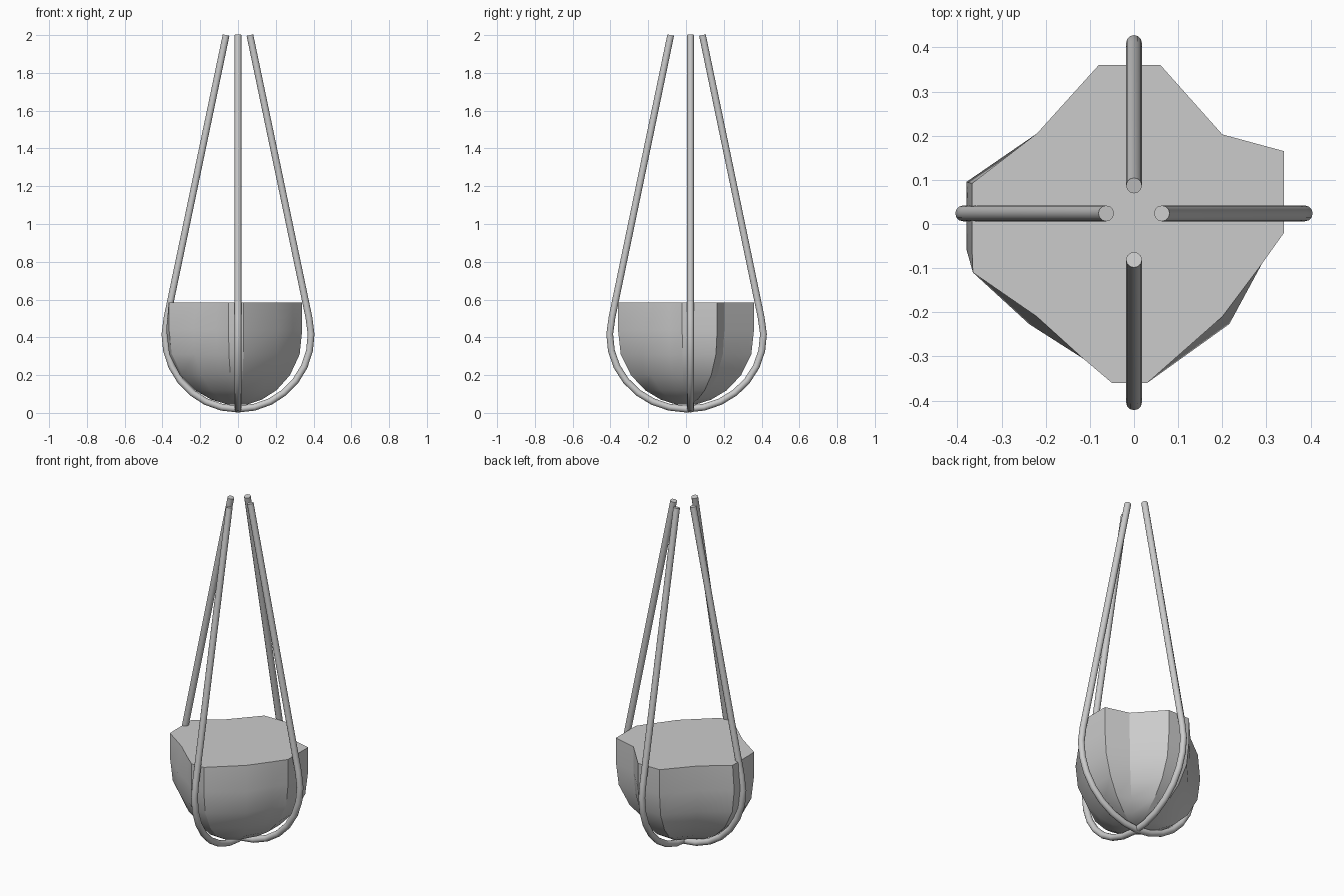
import bpy, bmesh, math

if "Cube" in bpy.data.objects:
    bpy.data.objects.remove(bpy.data.objects["Cube"])


def shade(obj, angle):
    bpy.ops.object.select_all(action='DESELECT')
    obj.select_set(True)
    bpy.context.view_layer.objects.active = obj
    bpy.ops.object.shade_smooth_by_angle(angle=math.radians(angle))


# Stone: irregular rim outline (x, y, bulge below the rim) swept down a rounded profile
rim = [(-0.08, 0.36, 1), (0.06, 0.36, 1), (0.20, 0.203, 1), (0.34, 0.165, 1),
       (0.34, -0.02, 1), (0.29, -0.09, 1), (0.20, -0.21, 1.08), (0.03, -0.36, 1),
       (-0.05, -0.36, 1), (-0.115, -0.305, 1), (-0.22, -0.21, 1.08),
       (-0.365, -0.11, 1.0), (-0.367, -0.055, 1.035), (-0.367, 0.092, 1.035),
       (-0.22, 0.205, 1)]
levels = [(0.585, 1), (0.44, 1), (0.31, 0.96), (0.20, 0.81), (0.12, 0.60),
          (0.07, 0.37), (0.045, 0.15)]

bm = bmesh.new()
rings = []
for i, (z, s) in enumerate(levels):
    rings.append([bm.verts.new((x * s * (b if i else 1), y * s * (b if i else 1), z))
                  for x, y, b in rim])
for hi, lo in zip(rings, rings[1:]):
    for i in range(len(rim)):
        j = (i + 1) % len(rim)
        bm.faces.new((hi[i], hi[j], lo[j], lo[i]))
bm.faces.new(rings[0])
bm.faces.new(rings[-1])
bmesh.ops.recalc_face_normals(bm, faces=bm.faces)
mesh = bpy.data.meshes.new("stone")
bm.to_mesh(mesh)
bm.free()
stone = bpy.data.objects.new("stone", mesh)
bpy.context.collection.objects.link(stone)
shade(stone, 25)


# Sling ropes: straight run from the top, then an arc under the stone and up again
def sling_rope(name, reach, top, offset, along_y, radius=0.018):
    centre_z, drop, steps = 0.41, 0.39, 16
    a0, a1 = math.radians(-14), math.radians(194)
    path = [(top, 2.0)]
    for i in range(steps + 1):
        a = a0 + (a1 - a0) * i / steps
        path.append((reach * math.cos(a), centre_z - drop * math.sin(a)))
    path.append((-top, 2.0))
    curve = bpy.data.curves.new(name, 'CURVE')
    curve.dimensions = '3D'
    curve.bevel_depth = radius
    curve.bevel_resolution = 4
    curve.use_fill_caps = True
    spline = curve.splines.new('POLY')
    spline.points.add(len(path) - 1)
    for p, (u, z) in zip(spline.points, path):
        p.co = (0, u + offset, z, 1) if along_y else (u, offset, z, 1)
    obj = bpy.data.objects.new(name, curve)
    bpy.context.collection.objects.link(obj)
    bpy.ops.object.select_all(action='DESELECT')
    obj.select_set(True)
    bpy.context.view_layer.objects.active = obj
    bpy.ops.object.convert(target='MESH')
    shade(bpy.context.view_layer.objects.active, 40)


sling_rope("side_rope", 0.387, 0.063, 0.024, False)
sling_rope("front_back_rope", 0.407, 0.084, 0.003, True)
